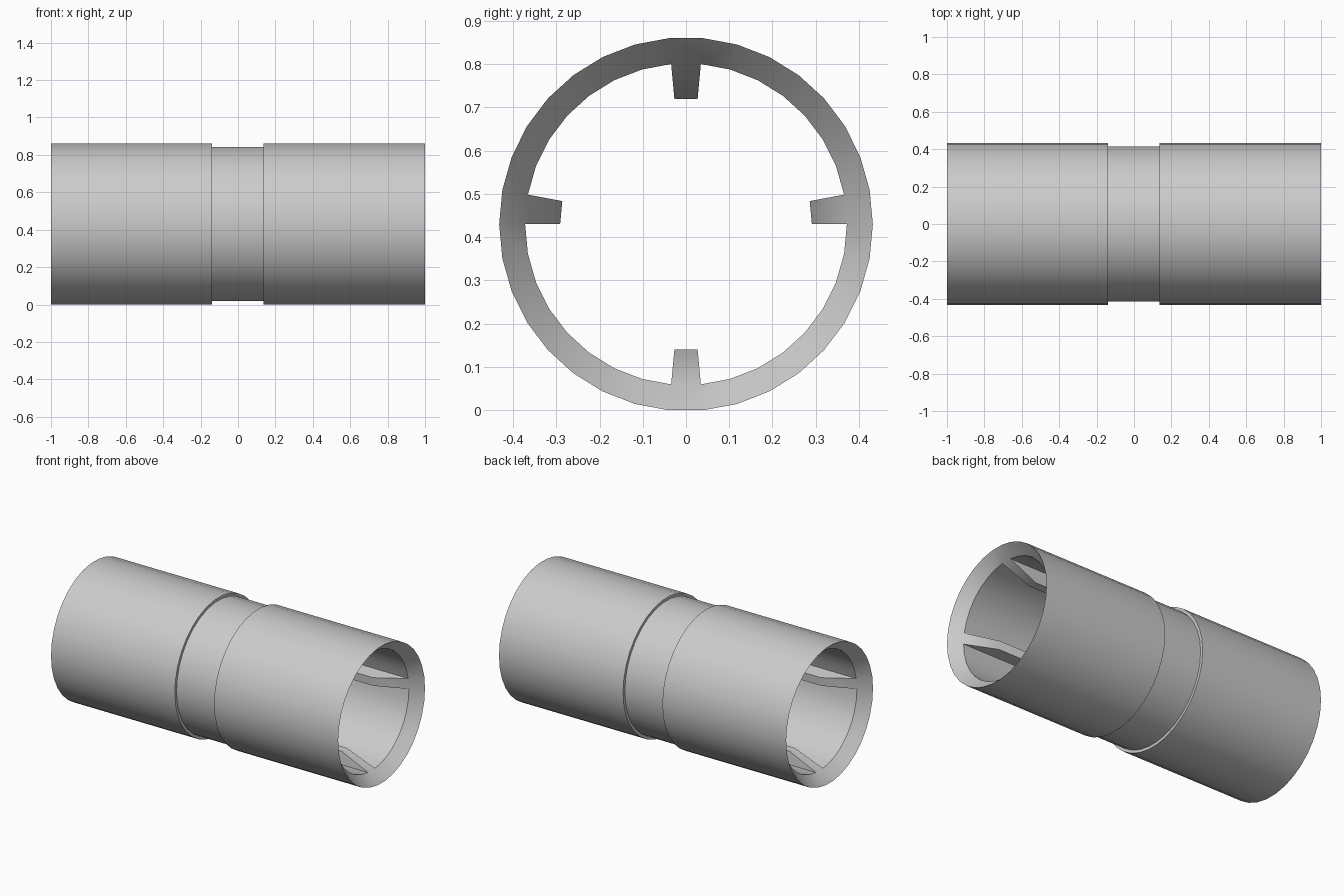
import bpy, bmesh, math

SIDES = 34
MID_Z = 0.43
BORE_R, RIB_R = 0.372, 0.291
BORE_X, RIB_X = 0.93, 0.74
RIB_SECTORS = (0, 8, 16, 25)

# Closed wall section (x, radius): grooved outside, flared mouths, plain bore
SECTION = [(-1, 0.432), (-0.138, 0.432), (-0.138, 0.414), (0.136, 0.414),
           (0.136, 0.432), (1, 0.432), (BORE_X, BORE_R), (-BORE_X, BORE_R)]

cube = bpy.data.objects.get("Cube")
if cube:
    bpy.data.objects.remove(cube, do_unlink=True)

grey = bpy.data.materials.new("light_grey")
grey.use_nodes = True
colour = (0.6, 0.6, 0.6, 1)
grey.diffuse_color = colour
grey.node_tree.nodes["Principled BSDF"].inputs["Base Color"].default_value = colour

bm = bmesh.new()


def point(x, radius, step):
    a = math.tau * step / SIDES
    return bm.verts.new((x, radius * math.cos(a), MID_Z + radius * math.sin(a)))


# Tube wall, leaving the bore open where a rib stands
rings = [[point(x, r, i) for i in range(SIDES)] for x, r in SECTION]
last = len(rings) - 2
for k, ring in enumerate(rings):
    following = rings[(k + 1) % len(rings)]
    for i in range(SIDES):
        if k == last and i in RIB_SECTORS:
            continue
        j = (i + 1) % SIDES
        bm.faces.new((ring[i], ring[j], following[j], following[i]))

# Ribs with ramped ends, each filling one sector of the bore
right, left = rings[last], rings[last + 1]
for i in RIB_SECTORS:
    j = (i + 1) % SIDES
    ri, rj = point(RIB_X, RIB_R, i), point(RIB_X, RIB_R, i + 1)
    li, lj = point(-RIB_X, RIB_R, i), point(-RIB_X, RIB_R, i + 1)
    bm.faces.new((right[i], right[j], rj, ri))
    bm.faces.new((ri, rj, lj, li))
    bm.faces.new((li, lj, left[j], left[i]))
    bm.faces.new((right[i], ri, li, left[i]))
    bm.faces.new((right[j], left[j], lj, rj))

bmesh.ops.recalc_face_normals(bm, faces=bm.faces)
mesh = bpy.data.meshes.new("ribbed_tube")
bm.to_mesh(mesh)
bm.free()
mesh.materials.append(grey)

tube = bpy.data.objects.new("ribbed_tube", mesh)
bpy.context.collection.objects.link(tube)
bpy.ops.object.select_all(action="DESELECT")
tube.select_set(True)
bpy.context.view_layer.objects.active = tube
bpy.ops.object.shade_smooth_by_angle(angle=math.radians(30))
